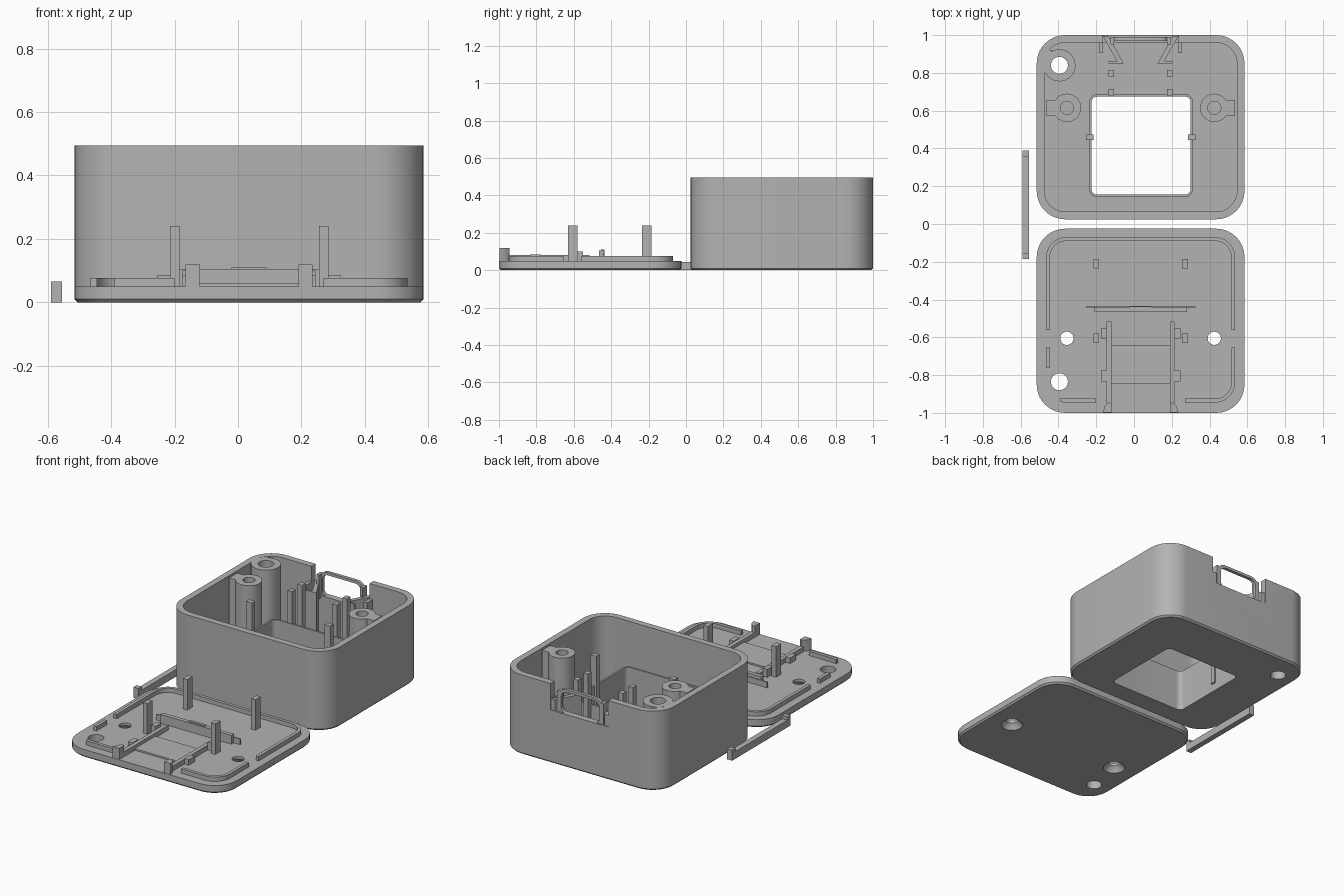
import bpy, bmesh, math

if "Cube" in bpy.data.objects:
    bpy.data.objects.remove(bpy.data.objects["Cube"])

grey = bpy.data.materials.new("matte_grey")
grey.diffuse_color = (0.45, 0.45, 0.45, 1)
grey.use_nodes = True
grey.node_tree.nodes["Principled BSDF"].inputs["Base Color"].default_value = grey.diffuse_color
CX = 0.035  # symmetry plane of the case


def loft(name, loops, smooth=True):
    """Solid through a stack of equal-length loops: [(points, z), ...]"""
    bm = bmesh.new()
    rings = [[bm.verts.new((x, y, z)) for x, y in pts] for pts, z in loops]
    n = len(rings[0])
    for a, b in zip(rings, rings[1:]):
        for i in range(n):
            j = (i + 1) % n
            bm.faces.new((a[i], a[j], b[j], b[i]))
    bm.faces.new(rings[0][::-1])
    bm.faces.new(rings[-1])
    bmesh.ops.recalc_face_normals(bm, faces=bm.faces)
    me = bpy.data.meshes.new(name)
    bm.to_mesh(me)
    bm.free()
    me.materials.append(grey)
    ob = bpy.data.objects.new(name, me)
    bpy.context.collection.objects.link(ob)
    return ob


def rounded(x0, x1, y0, y1, r, seg=10):
    pts = []
    for cx, cy, a0 in ((x1 - r, y1 - r, 0), (x0 + r, y1 - r, 90),
                       (x0 + r, y0 + r, 180), (x1 - r, y0 + r, 270)):
        for i in range(seg + 1):
            a = math.radians(a0 + 90 * i / seg)
            pts.append((cx + r * math.cos(a), cy + r * math.sin(a)))
    return pts


def circle(x, y, r, n=32):
    return [(x + r * math.cos(2 * math.pi * i / n), y + r * math.sin(2 * math.pi * i / n)) for i in range(n)]


def prism(name, pts, z0, z1):
    return loft(name, [(pts, z0), (pts, z1)])


def box(name, x0, x1, y0, y1, z0, z1):
    return prism(name, [(x0, y0), (x1, y0), (x1, y1), (x0, y1)], z0, z1)


def mirrored(pts):
    return [(2 * CX - x, y) for x, y in pts]


def pair(name, x0, x1, y0, y1, z0, z1):
    """A block and its mirror twin"""
    box(name + "_left", x0, x1, y0, y1, z0, z1)
    box(name + "_right", 2 * CX - x1, 2 * CX - x0, y0, y1, z0, z1)


def cut(ob, *cutters):
    for c in cutters:
        m = ob.modifiers.new("cut", 'BOOLEAN')
        m.operation, m.solver, m.object = 'DIFFERENCE', 'EXACT', c
        dg = bpy.context.evaluated_depsgraph_get()
        me = bpy.data.meshes.new_from_object(ob.evaluated_get(dg))
        ob.modifiers.clear()
        ob.data = me
        bpy.data.objects.remove(c)
    return ob


def plate(name, y0, y1, top):
    """Rounded body with a small bottom chamfer"""
    return loft(name, [(rounded(-.505, .575, y0 + .01, y1 - .01, .14), 0),
                       (rounded(-.515, .585, y0, y1, .15), .01),
                       (rounded(-.515, .585, y0, y1, .15), top)])


# --- Case body: shell, window, connector notch, corner hole
def window(m):
    return rounded(-.225 - m, .30 + m, .155 - m, .675 + m, .03 + m)


cut(plate("case_body", .025, 1.0, .495),
    prism("c", rounded(-.475, .545, .065, .96, .11), .05, .6),
    prism("c", window(0), -.1, .2),
    box("c", -.165, .235, .9, 1.1, .33, .6),
    prism("c", circle(-.395, .84, .045), -.1, .6))
cut(prism("window_rim", window(.012), .03, .26), prism("c", window(0), -.1, .4))

# --- Corner tube and its filler against the wall
cut(prism("corner_tube", circle(-.395, .84, .085), .03, .495),
    prism("c", circle(-.395, .84, .045), -.1, .6))
prism("corner_filler", [(-.49, .80), (-.465, .80), (-.465, .89), (-.43, .92), (-.47, .92), (-.49, .89)], .03, .494)

# --- Screw bosses with wall tabs
for side, x, s in (("left", -.355, -1), ("right", .425, 1)):
    cut(prism("screw_boss_" + side, circle(x, .615, .075), .03, .49),
        prism("c", circle(x, .615, .035), .08, .6))
    a, b = sorted((x + s * .06, x + s * .11))
    box("boss_tab_" + side, a, b, .575, .655, .03, .49)

# --- Inner posts, clips and slanted connector guides
pair("board_post_front", -.135, -.105, .68, .715, .03, .46)
pair("board_post_back", -.135, -.105, .78, .815, .03, .46)
pair("window_clip", -.255, -.215, .445, .475, .05, .45)
pair("guide_clip", -.185, -.163, .905, .96, .03, .40)
guide = [(-.165, .995), (-.135, .995), (-.055, .85), (-.135, .85), (-.135, .862), (-.09, .862)]
prism("connector_guide_left", guide, .03, .40)
prism("connector_guide_right", mirrored(guide), .03, .40)

# --- Thin frame around the connector opening, built flat then stood up
frame = cut(prism("connector_frame", rounded(-.115, .185, .31, .48, .05), 0, .02),
            prism("c", rounded(-.098, .168, .327, .463, .04), -.1, .1))
for v in frame.data.vertices:
    x, y, z = v.co
    v.co = (x, .99 - z, y)
frame.data.flip_normals()
pair("frame_ear", -.125, -.105, .95, .99, .31, .46)

# --- Lid with countersunk screw holes and corner hole
cut(plate("lid", -1.0, -.025, .05),
    *[loft("c", [(circle(x, -.605, .067), -.01), (circle(x, -.605, .06), .008),
                 (circle(x, -.605, .035), .033), (circle(x, -.605, .035), .1)]) for x in (-.355, .425)],
    prism("c", circle(-.395, -.835, .045), -.1, .2))

# --- Locating ridge, broken where the case parts sit
cut(prism("lid_ridge", rounded(-.465, .535, -.945, -.07, .105), .04, .077),
    prism("c", rounded(-.445, .515, -.925, -.09, .085), 0, .2),
    box("c", -.6, .7, -.655, -.56, 0, .2),
    box("c", -.6, -.39, -1.1, -.76, 0, .2),
    box("c", -.2, .27, -1.1, -.85, 0, .2))

# --- Lid posts, rails and blocks
pair("lid_post_back", -.215, -.185, -.235, -.185, .04, .24)
pair("lid_post_front", -.215, -.185, -.63, -.58, .04, .24)
pair("lid_rail", -.145, -.12, -.95, -.515, .04, .08)
pair("rail_block_back", -.175, -.145, -.605, -.55, .04, .10)
pair("rail_block_front", -.175, -.145, -.835, -.775, .04, .085)
box("board_pad", -.12, .19, -.845, -.64, .04, .06)
box("stop_bar", -.21, .28, -.465, -.44, .04, .105)
box("stop_bar_wing", -.255, .325, -.443, -.435, .04, .085)
box("stop_bar_notch_block", -.02, .09, -.455, -.437, .04, .11)
tab = [(-.165, -.998), (-.12, -.998), (-.12, -.95), (-.135, -.945), (-.155, -.965)]
prism("notch_tab_left", tab, .04, .12)
prism("notch_tab_right", mirrored(tab), .04, .12)

# --- Loose strip with raised ends
box("strip", -.59, -.555, -.18, .385, 0, .045)
box("strip_end_front", -.59, -.555, -.185, -.155, 0, .066)
box("strip_end_back", -.59, -.555, .355, .388, 0, .066)

# --- Smooth curved walls, keep sharp edges
bpy.ops.object.select_all(action='SELECT')
bpy.context.view_layer.objects.active = bpy.context.scene.objects["case_body"]
bpy.ops.object.shade_smooth_by_angle(angle=math.radians(30))
